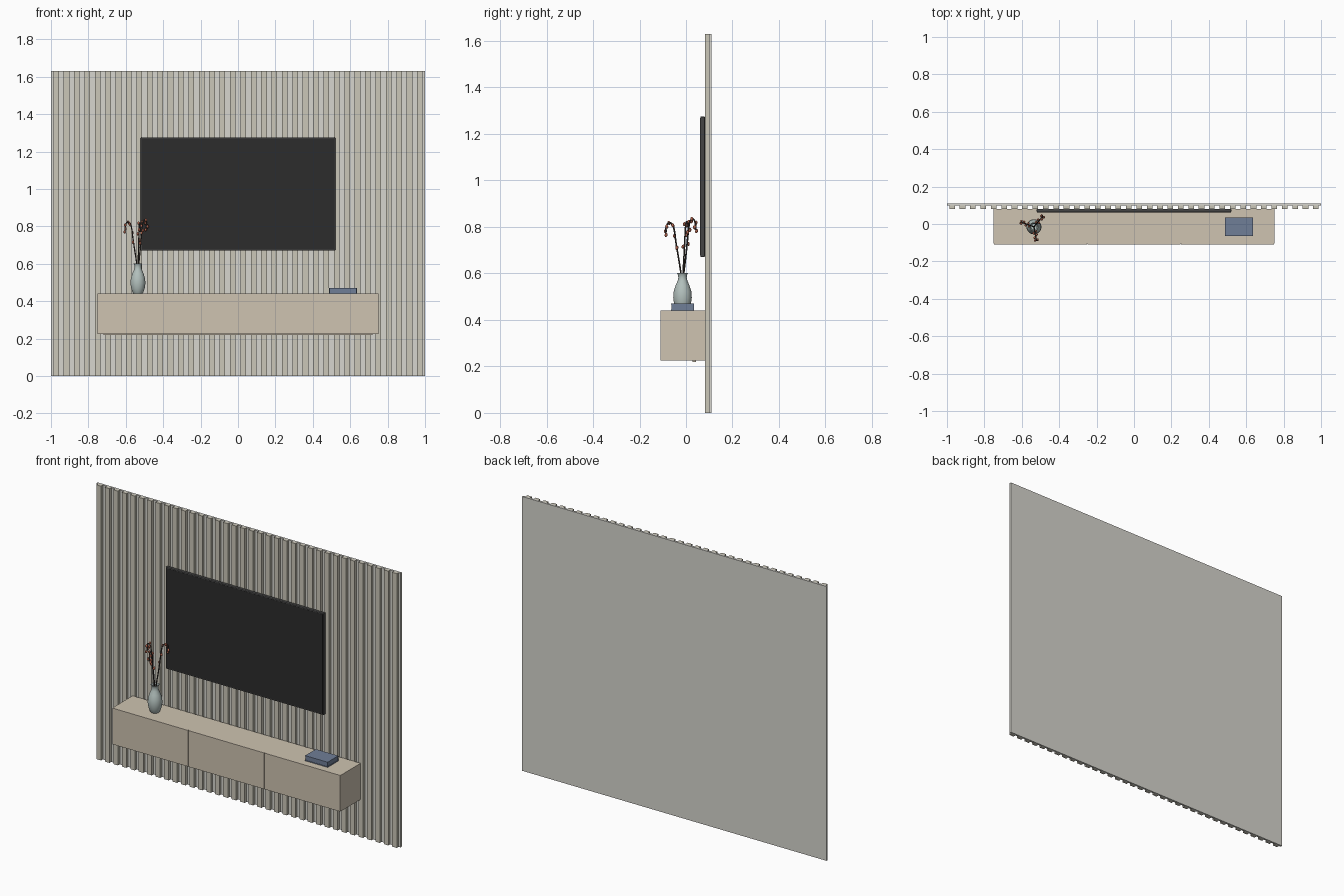
import bpy, bmesh, math, random
from mathutils import Vector, Matrix

if "Cube" in bpy.data.objects:
    bpy.data.objects.remove(bpy.data.objects["Cube"])

random.seed(4)


def material(name, r, g, b):
    m = bpy.data.materials.new(name)
    m.diffuse_color = (r, g, b, 1)
    m.use_nodes = True
    m.node_tree.nodes["Principled BSDF"].inputs["Base Color"].default_value = m.diffuse_color
    return m


SLAT = material("slat_beige", 0.60, 0.57, 0.48)
BACK = material("backing_grey", 0.68, 0.67, 0.62)
WOOD = material("cabinet_beige", 0.62, 0.55, 0.44)
SCREEN = material("screen_black", 0.025, 0.025, 0.025)
FRAME = material("frame_grey", 0.06, 0.06, 0.06)
BLUE = material("book_blue", 0.16, 0.21, 0.31)
GLAZE = material("vase_glaze", 0.45, 0.53, 0.51)
STEM = material("stem_brown", 0.05, 0.04, 0.035)
BUD = material("bud_red", 0.42, 0.12, 0.07)


def finish(name, bm, mat, smooth=False):
    bmesh.ops.recalc_face_normals(bm, faces=bm.faces)
    me = bpy.data.meshes.new(name)
    bm.to_mesh(me)
    bm.free()
    me.materials.append(mat)
    ob = bpy.data.objects.new(name, me)
    bpy.context.collection.objects.link(ob)
    for p in me.polygons:
        p.use_smooth = smooth
    return ob


def add_box(bm, x0, x1, y0, y1, z0, z1):
    m = Matrix.Translation(((x0 + x1) / 2, (y0 + y1) / 2, (z0 + z1) / 2))
    m = m @ Matrix.Diagonal((x1 - x0, y1 - y0, z1 - z0, 1))
    bmesh.ops.create_cube(bm, size=1, matrix=m)


def box(name, mat, *b, bevel=0):
    bm = bmesh.new()
    add_box(bm, *b)
    ob = finish(name, bm, mat)
    if bevel:
        mod = ob.modifiers.new("bevel", "BEVEL")
        mod.width = bevel
        mod.segments = 2
    return ob


# Wall panel: flat backing with vertical slats
HEIGHT = 1.63
box("wall_backing", BACK, -1, 1, 0.098, 0.11, 0, HEIGHT)
bm = bmesh.new()
COUNT = 36
pitch = 2 / COUNT
for i in range(COUNT):
    cx = -1 + pitch * (i + 0.5)
    add_box(bm, cx - pitch * 0.27, cx + pitch * 0.27, 0.081, 0.098, 0, HEIGHT)
finish("wall_slats", bm, SLAT)

# Television
box("tv_body", FRAME, -0.52, 0.52, 0.062, 0.081, 0.67, 1.275, bevel=0.004)
box("tv_screen", SCREEN, -0.514, 0.514, 0.0612, 0.07, 0.677, 1.269)

# Floating cabinet with three doors and a strip underneath
box("cabinet_body", WOOD, -0.75, 0.75, -0.103, 0.081, 0.225, 0.44)
for i, cx in enumerate((-0.5, 0, 0.5)):
    box(f"cabinet_door_{i + 1}", WOOD, cx - 0.248, cx + 0.248, -0.11, -0.103, 0.225, 0.44)
box("under_strip", WOOD, -0.72, 0.72, 0.028, 0.042, 0.219, 0.225)

# Book: two covers, page block and spine
BX0, BX1, BY0, BY1 = 0.487, 0.635, -0.065, 0.035
box("book_lower_cover", BLUE, BX0, BX1, BY0, BY1, 0.44, 0.444)
box("book_pages", BLUE, BX0 + 0.002, BX1 - 0.002, BY0 + 0.002, BY1 - 0.002, 0.444, 0.467)
box("book_upper_cover", BLUE, BX0, BX1, BY0, BY1, 0.467, 0.471)
box("book_spine", BLUE, BX0, BX1, BY1 - 0.004, BY1, 0.444, 0.467)

# Vase: turned profile with hollow neck
VX, VY = -0.535, -0.015
profile = [(0, 0.44), (0.024, 0.44), (0.028, 0.446), (0.036, 0.468), (0.040, 0.495),
           (0.038, 0.522), (0.030, 0.548), (0.021, 0.568), (0.018, 0.582), (0.020, 0.594),
           (0.024, 0.602), (0.021, 0.602), (0.016, 0.590), (0.015, 0.578), (0.018, 0.565),
           (0.032, 0.525), (0.034, 0.495), (0.022, 0.450), (0, 0.448)]
bm = bmesh.new()
vs = [bm.verts.new((VX + r, VY, z)) for r, z in profile]
es = [bm.edges.new(p) for p in zip(vs, vs[1:])]
bmesh.ops.spin(bm, geom=vs + es, cent=(VX, VY, 0), axis=(0, 0, 1),
               angle=math.tau, steps=32)
bmesh.ops.remove_doubles(bm, verts=bm.verts, dist=0.0002)
vase = finish("vase", bm, GLAZE)
bpy.context.view_layer.objects.active = vase
vase.select_set(True)
bpy.ops.object.shade_smooth_by_angle(angle=math.radians(50))
vase.select_set(False)

# Three drooping branches, each a swept path with buds near the tip
path = [(0.0, 0.46), (0.006, 0.59), (0.018, 0.67), (0.029, 0.74), (0.036, 0.79),
        (0.046, 0.818), (0.060, 0.822), (0.071, 0.805), (0.073, 0.775)]
bud_spots = [(0.026, 0.715), (0.034, 0.765), (0.044, 0.812), (0.058, 0.822),
             (0.070, 0.806), (0.073, 0.787), (0.073, 0.770)]


def place(r, z, angle, side=0.0):
    c, s = math.cos(angle), math.sin(angle)
    return Vector((VX + r * c - side * s, VY + r * s + side * c, z))


for n, (deg, lift) in enumerate(((160, 0.0), (50, 0.012), (-80, -0.005))):
    ang = math.radians(deg)
    cu = bpy.data.curves.new(f"branch_{n + 1}", "CURVE")
    cu.dimensions = "3D"
    cu.bevel_depth = 0.0035
    cu.bevel_resolution = 2
    cu.resolution_u = 5
    cu.use_fill_caps = True
    sp = cu.splines.new("BEZIER")
    sp.bezier_points.add(len(path) - 1)
    for bp, (r, z) in zip(sp.bezier_points, path):
        bp.co = place(r, z + lift * (z > 0.7), ang)
        bp.handle_left_type = bp.handle_right_type = "AUTO"
    cu.materials.append(STEM)
    ob = bpy.data.objects.new(cu.name, cu)
    bpy.context.collection.objects.link(ob)

    bm = bmesh.new()
    for k, (r, z) in enumerate(bud_spots):
        side = 0.007 * (-1) ** k
        m = Matrix.Translation(place(r, z + lift, ang, side))
        m = m @ Matrix.Rotation(random.uniform(-0.5, 0.5), 4, "X") @ Matrix.Diagonal((0.0065, 0.0065, 0.009, 1))
        bmesh.ops.create_uvsphere(bm, u_segments=10, v_segments=7, radius=1, matrix=m)
    finish(f"branch_buds_{n + 1}", bm, BUD, smooth=True)
